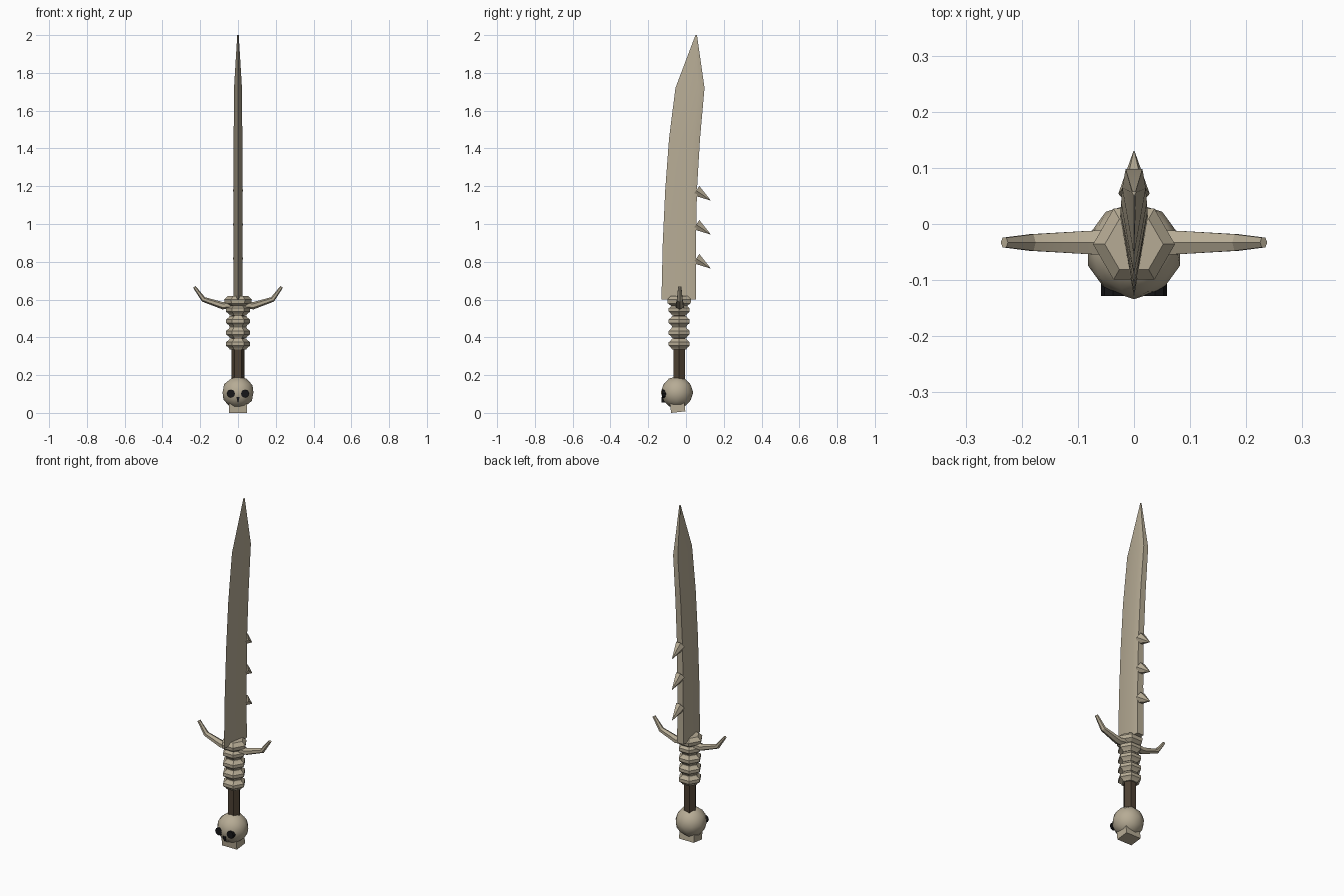
import bpy, bmesh, math
from mathutils import Vector, Matrix

if "Cube" in bpy.data.objects:
    bpy.data.objects.remove(bpy.data.objects["Cube"])


def material(name, rgb):
    m = bpy.data.materials.new(name)
    m.diffuse_color = (*rgb, 1)
    m.use_nodes = True
    m.node_tree.nodes["Principled BSDF"].inputs["Base Color"].default_value = m.diffuse_color
    return m


BONE = material("bone", (0.47, 0.41, 0.30))
GRIP = material("dark_brown_grip", (0.075, 0.053, 0.033))
BLACK = material("socket_black", (0.008, 0.008, 0.009))


def finish(name, bm, mat):
    bmesh.ops.recalc_face_normals(bm, faces=bm.faces)
    me = bpy.data.meshes.new(name)
    bm.to_mesh(me)
    bm.free()
    ob = bpy.data.objects.new(name, me)
    bpy.context.collection.objects.link(ob)
    me.materials.append(mat)
    bpy.ops.object.select_all(action='DESELECT')
    ob.select_set(True)
    bpy.context.view_layer.objects.active = ob
    bpy.ops.object.shade_smooth_by_angle(angle=math.radians(30))
    return ob


def loft(name, sections, mat):
    """Skin a list of equal-length closed sections and cap the ends."""
    bm = bmesh.new()
    rings = [[bm.verts.new(p) for p in s] for s in sections]
    n = len(rings[0])
    for a, b in zip(rings, rings[1:]):
        for i in range(n):
            j = (i + 1) % n
            bm.faces.new((a[i], a[j], b[j], b[i]))
    bm.faces.new(rings[0][::-1])
    bm.faces.new(rings[-1])
    return finish(name, bm, mat)


def ring(center, u, v, ru, rv, n=6):
    u, v, c = Vector(u), Vector(v), Vector(center)
    return [c + u * ru * math.cos(2 * math.pi * i / n) + v * rv * math.sin(2 * math.pi * i / n)
            for i in range(n)]


HY = -0.036  # hilt axis


def lathe(name, profile, mat):
    loft(name, [ring((0, HY, z), (1, 0, 0), (0, 1, 0), r, r) for r, z in profile], mat)


# Blade: z, edge y, spine y, half thickness, half spine width
blade = [(0.60, -0.130, 0.053, 0.025, 0.020), (0.90, -0.123, 0.053, 0.024, 0.019),
         (1.18, -0.110, 0.058, 0.024, 0.018), (1.45, -0.090, 0.074, 0.023, 0.017),
         (1.72, -0.056, 0.098, 0.021, 0.015), (2.00, 0.050, 0.058, 0.004, 0.003)]
sections = []
for z, f, b, w, s in blade:
    m = f + 0.78 * (b - f)
    sections.append([Vector(p) for p in
                     ((0, f, z), (w, m, z), (s, b, z), (-s, b, z), (-w, m, z))])
loft("blade", sections, BONE)

# Spikes on the spine, pointing back and down
for k, z in enumerate((1.125, 0.945, 0.765)):
    tip, base = Vector((0, 0.13, z)), Vector((0, 0.054, z + 0.052))
    d = (tip - base).normalized()
    v = d.cross(Vector((1, 0, 0)))
    loft(f"spine_spike_{k + 1}", [ring(base, (1, 0, 0), v, 0.028, 0.034),
                                  ring(tip, (1, 0, 0), v, 0.001, 0.001)], BONE)

# Grip, vertebra rings and collar
lathe("grip", [(0.035, 0.15), (0.035, 0.60)], GRIP)
for k in range(4):
    z = 0.365 + 0.06 * k
    lathe(f"vertebra_ring_{k + 1}", [(0.044, z - 0.029), (0.048, z - 0.021), (0.064, z - 0.009),
                                     (0.064, z + 0.009), (0.048, z + 0.021), (0.044, z + 0.029)], BONE)
lathe("collar", [(0.046, 0.565), (0.070, 0.580), (0.073, 0.600), (0.052, 0.620)], BONE)

# Curved horn guards, one per side
for side, label in ((-1, "left"), (1, "right")):
    path = [(0.0, 0.577, 0.020, 0.027), (0.08, 0.567, 0.019, 0.024), (0.183, 0.601, 0.014, 0.017),
            (0.231, 0.667, 0.008, 0.010)]
    pts = [Vector((side * x, HY + 0.003, z)) for x, z, _, _ in path]
    secs = []
    for i, p in enumerate(pts):
        t = (pts[min(i + 1, 3)] - pts[max(i - 1, 0)]).normalized()
        v = t.cross(Vector((0, 1, 0)))
        secs.append(ring(p, v, (0, 1, 0), path[i][2], path[i][3]))
    loft(f"horn_guard_{label}", secs, BONE)

# Skull pommel
bm = bmesh.new()
bmesh.ops.create_icosphere(bm, subdivisions=2, radius=0.086,
                           matrix=Matrix.Translation((0, -0.048, 0.108)))
finish("skull", bm, BONE)

# Jaw block, tipped slightly
bm = bmesh.new()
bmesh.ops.create_cube(bm, size=1, matrix=Matrix.Translation((0, -0.045, 0.039))
                      @ Matrix.Rotation(0.11, 4, 'X') @ Matrix.Diagonal((0.096, 0.076, 0.07, 1)))
finish("jaw", bm, BONE)

# Eye sockets and nose
for side, label in ((-1, "left"), (1, "right")):
    loft(f"eye_socket_{label}",
         [ring((side * 0.037, y, 0.102), (1, 0, 0), (0, 0, 1), 0.022, 0.022, 8)
          for y in (-0.095, -0.128)], BLACK)
loft("nose", [[Vector(p) for p in ((-0.009, y, 0.083), (0.009, y, 0.083), (0, y, 0.054))]
              for y in (-0.10, -0.129)], BLACK)
